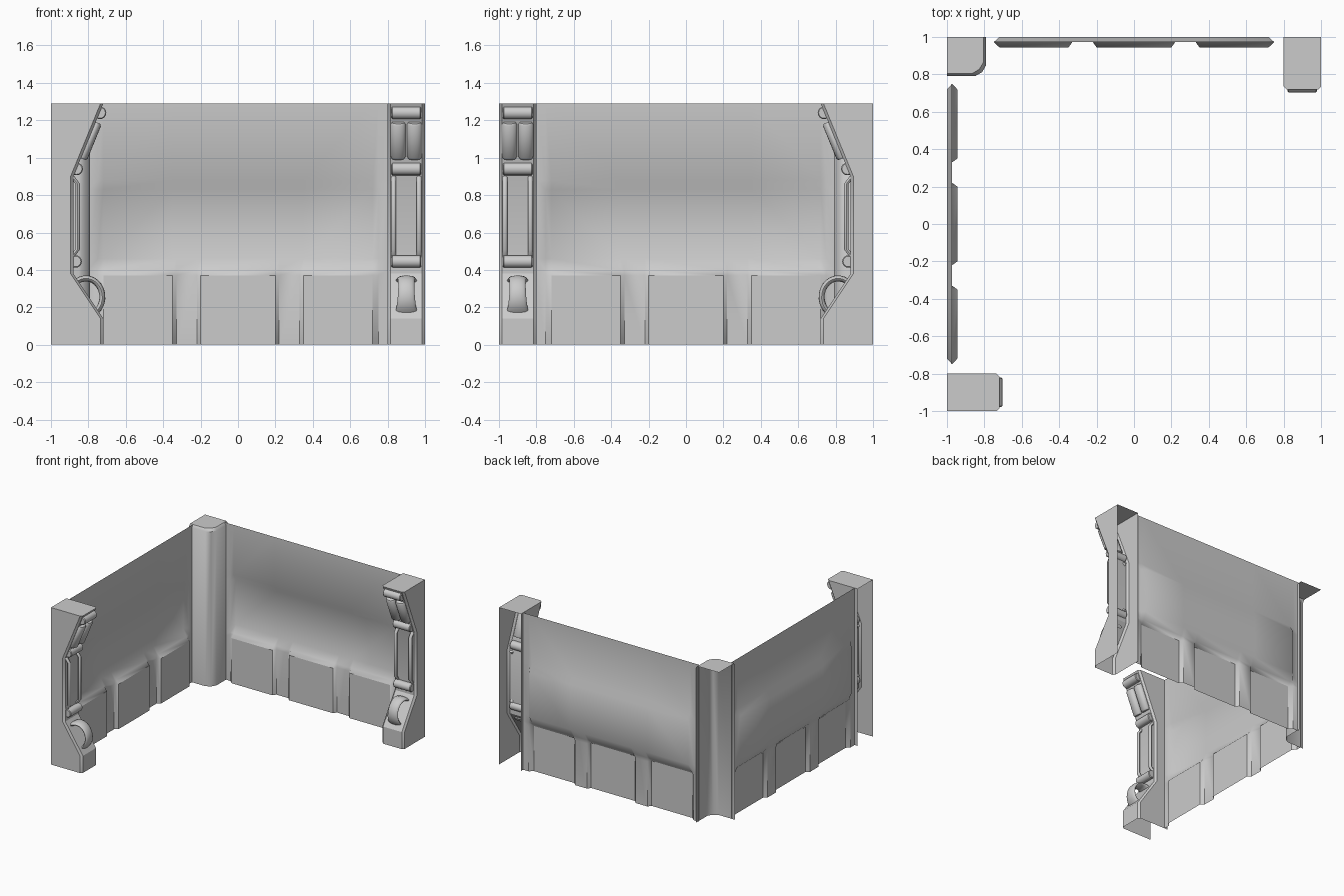
import bpy, bmesh
from math import sin, cos, pi, radians
from mathutils import Matrix, Vector

if "Cube" in bpy.data.objects:
    bpy.data.objects.remove(bpy.data.objects["Cube"])

# reflection across the corner diagonal: back wing -> left wing
DIAG = Matrix(((0, -1, 0, 0), (-1, 0, 0, 0), (0, 0, 1, 0), (0, 0, 0, 1)))


def finish(name, bm, both=True, recalc=True, angle=40):
    if recalc:
        bmesh.ops.recalc_face_normals(bm, faces=bm.faces)
    for side in (("back", "left") if both else ("",)):
        if side == "left":
            bmesh.ops.transform(bm, matrix=DIAG, verts=bm.verts)
            bmesh.ops.reverse_faces(bm, faces=bm.faces)
        me = bpy.data.meshes.new(name)
        bm.to_mesh(me)
        ob = bpy.data.objects.new(f"{side}_{name}".strip("_"), me)
        bpy.context.collection.objects.link(ob)
        bpy.ops.object.select_all(action='DESELECT')
        ob.select_set(True)
        bpy.context.view_layer.objects.active = ob
        bpy.ops.object.shade_smooth_by_angle(angle=radians(angle))
    bm.free()


def loft(rings, closed=True, caps=(True, True)):
    bm = bmesh.new()
    vr = [[bm.verts.new(p) for p in r] for r in rings]
    n = len(rings[0])
    for a, b in zip(vr, vr[1:]):
        for i in range(n if closed else n - 1):
            j = (i + 1) % n
            bm.faces.new((a[i], a[j], b[j], b[i]))
    if caps[0]:
        bm.faces.new(vr[0][::-1])
    if caps[1]:
        bm.faces.new(vr[-1])
    return bm


# s runs along the wall, d is depth inward from the outer face
def P(s, d, z):
    return Vector((0.9 + s, 1 - d, z))


def sweep(name, s, path, widths, thick, n=12):
    """Elliptical section swept along a (depth, height) path."""
    rings = []
    for i, (d, z) in enumerate(path):
        a, b = path[max(i - 1, 0)], path[min(i + 1, len(path) - 1)]
        t = Vector((b[0] - a[0], b[1] - a[1])).normalized()
        w = widths[i]
        th = thick[i]
        rings.append([P(s + w * cos(2 * pi * k / n), d + t.y * th * sin(2 * pi * k / n),
                        z - t.x * th * sin(2 * pi * k / n)) for k in range(n)])
    finish(name, loft(rings))


def bar(name, d, z, r, n=16):
    """Horizontal round bar across the pillar."""
    rings = [[P(s, d + q * cos(2 * pi * k / n), z + q * sin(2 * pi * k / n)) for k in range(n)]
             for s, q in ((-.078, r * .85), (-.073, r), (.073, r), (.078, r * .85))]
    finish(name, loft(rings))


# wall sheets: long panel pushed outward, three base tiles pushed inward
xs = [-.8, -.75, -.72, -.35, -.33, -.22, -.2, .2, .22, .33, .35, .72, .75, .8]
zs = [0, .37, .40, .46, .83, .88, 1.29]


def wall_y(x, z):
    y = .972
    if abs(x) <= .72 and .46 <= z <= .83:
        y = 1.0
    tile = abs(x) <= .2 or .35 <= abs(x) <= .72
    if tile and z <= .37:
        y = .945
    return y


finish("wall", loft([[(x, wall_y(x, z), z) for x in xs] for z in zs],
                    closed=False, caps=(False, False)), recalc=False)

# corner column: open-backed shaft with a bevelled cap
def shaft(o, z):
    a, c = -.79 - o, .79 + o
    return [(-1, c, z), (a - .06, c, z), (a - .022, c + .022, z), (a, c + .06, z), (a, 1, z)]


finish("corner_column", loft([shaft(0, z) for z in (0, 1.27)] + [shaft(.015, 1.29)],
                             closed=False, caps=(False, False)), both=False)
bm = bmesh.new()
bm.faces.new([bm.verts.new(p) for p in shaft(.015, 1.29) + [(-1, 1, 1.29)]])
finish("corner_cap", bm, both=False, recalc=False)

# end pillars: open-backed shell following the side profile
W, B = .1, .015
profile = [(.28, 0), (.28, .14), (.12, .38), (.12, .90), (.28, 1.29)]
rings = [[P(-W, 0, z), P(-W, d - B, z), P(-W + B, d, z),
          P(W - B, d, z), P(W, d - B, z), P(W, 0, z)] for d, z in profile]
finish("end_pillar", loft(rings, closed=False, caps=(False, True)), angle=30)

# cross bars
bar("upper_bar", .262, 1.24, .034)
bar("middle_bar", .137, .94, .034)
bar("lower_bar", .132, .445, .033)

# pair of flattened tubes on the upper slope
for i, s in enumerate((-.044, .044)):
    path = [(.166, .995), (.17, 1.005), (.241, 1.178), (.245, 1.188)]
    sweep(f"slope_tube_{i + 1}", s, path, [.033, .04, .04, .033], [.02, .028, .028, .02], 16)

# thin rails on the upright
for i, s in enumerate((-.068, .068)):
    path = [(.115, .475), (.143, .51), (.143, .86), (.115, .895)]
    sweep(f"rail_{i + 1}", s, path, [.014] * 4, [.012] * 4, 10)

# curved strap bridging the lower slope, narrow in the middle
path, wid = [], []
for k in range(13):
    a = radians(125 - 175 * k / 12)
    path.append((.187 + .088 * cos(a), .255 + .1 * sin(a)))
    wid.append(.043 + .015 * abs(k / 6 - 1) ** 2)
sweep("strap", 0, path, wid, [.016] * 13, 16)
